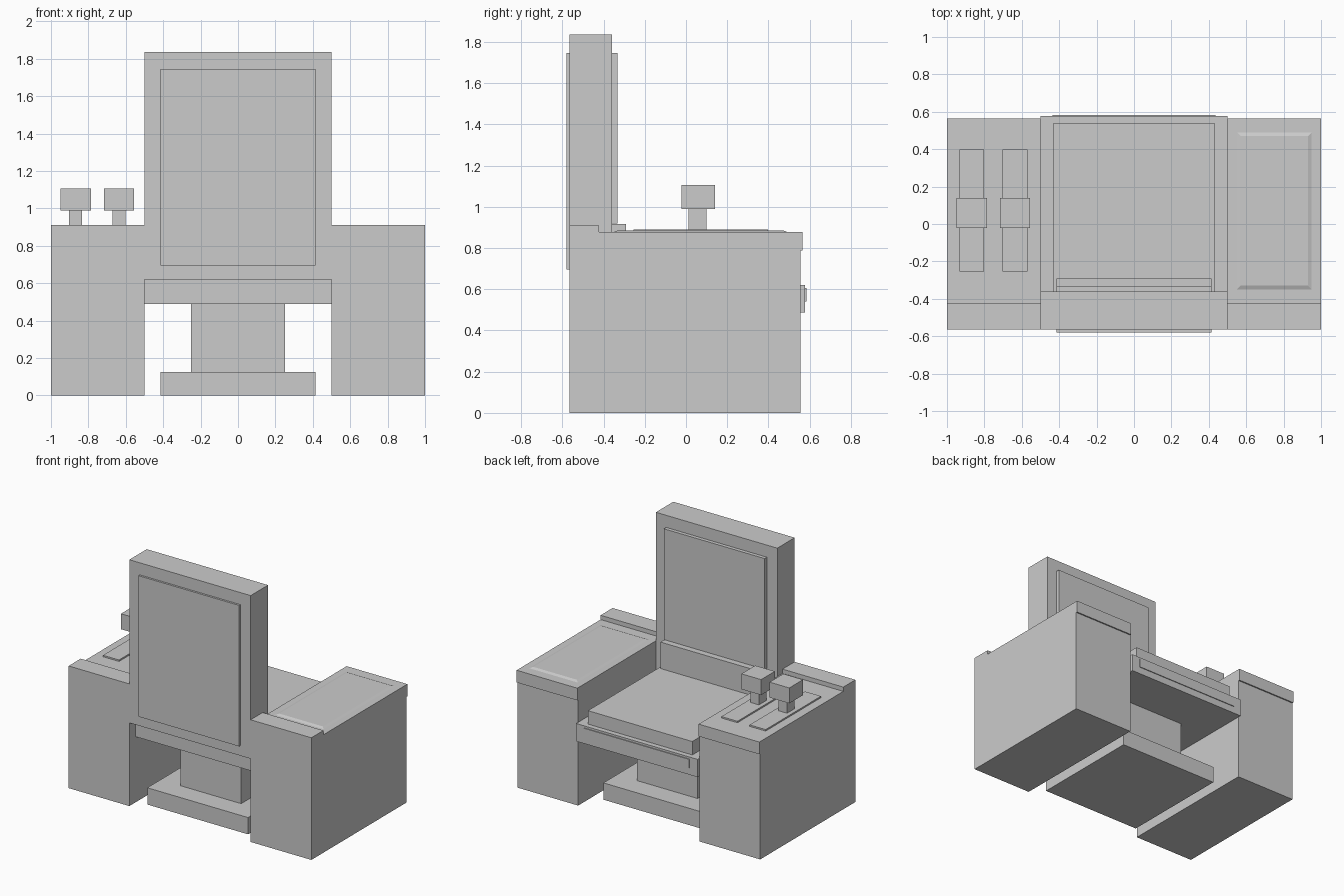
import bpy
import bmesh

if "Cube" in bpy.data.objects:
    bpy.data.objects.remove(bpy.data.objects["Cube"])


def box(name, x, y, z, inset=0.0):
    """Box from (min, max) ranges; inset shrinks the top face."""
    bm = bmesh.new()
    bmesh.ops.create_cube(bm, size=1)
    for v in bm.verts:
        top = v.co.z > 0
        for i, (lo, hi) in enumerate((x, y, z)):
            d = inset if top and i < 2 else 0
            v.co[i] = hi - d if v.co[i] > 0 else lo + d
    me = bpy.data.meshes.new(name)
    bm.to_mesh(me)
    bm.free()
    ob = bpy.data.objects.new(name, me)
    bpy.context.collection.objects.link(ob)
    return ob


def sym(name, half, y, z):
    return box(name, (-half, half), y, z)


# Side consoles with overhanging tops and a raised rear ledge
for side, x in (("left", (-1, -0.5)), ("right", (0.5, 1))):
    box(side + "_console", x, (-0.565, 0.555), (0, 0.787))
    box(side + "_console_top", x, (-0.565, 0.565), (0.787, 0.878))
    box(side + "_rear_ledge", x, (-0.565, -0.423), (0.878, 0.91))

# Pedestal
sym("pedestal_foot", 0.415, (-0.475, 0.38), (0, 0.125))
sym("pedestal_column", 0.25, (-0.32, 0.22), (0.125, 0.488))

# Seat
sym("seat_base", 0.5, (-0.49, 0.578), (0.488, 0.62))
sym("seat_cushion", 0.43, (-0.36, 0.54), (0.62, 0.72))
sym("seat_front_trim", 0.435, (0.578, 0.584), (0.54, 0.605))

# Backrest
sym("backrest", 0.5, (-0.565, -0.36), (0.62, 1.835))
sym("backrest_rear_panel", 0.415, (-0.58, -0.565), (0.695, 1.745))
sym("backrest_cushion", 0.415, (-0.36, -0.333), (0.92, 1.745))
sym("lumbar_cushion", 0.415, (-0.36, -0.292), (0.72, 0.917))

# Control panel on the right console
box("control_panel", (0.55, 0.95), (-0.35, 0.49), (0.878, 0.886), 0.02)

# Levers on the left console
for i, cx in enumerate((-0.868, -0.636), 1):
    box(f"lever_plate_{i}", (cx - 0.066, cx + 0.066), (-0.255, 0.397), (0.878, 0.889))
    box(f"lever_stem_{i}", (cx - 0.035, cx + 0.035), (0.013, 0.1), (0.889, 0.99))
    box(f"lever_knob_{i}", (cx - 0.081, cx + 0.081), (-0.022, 0.14), (0.99, 1.105))
